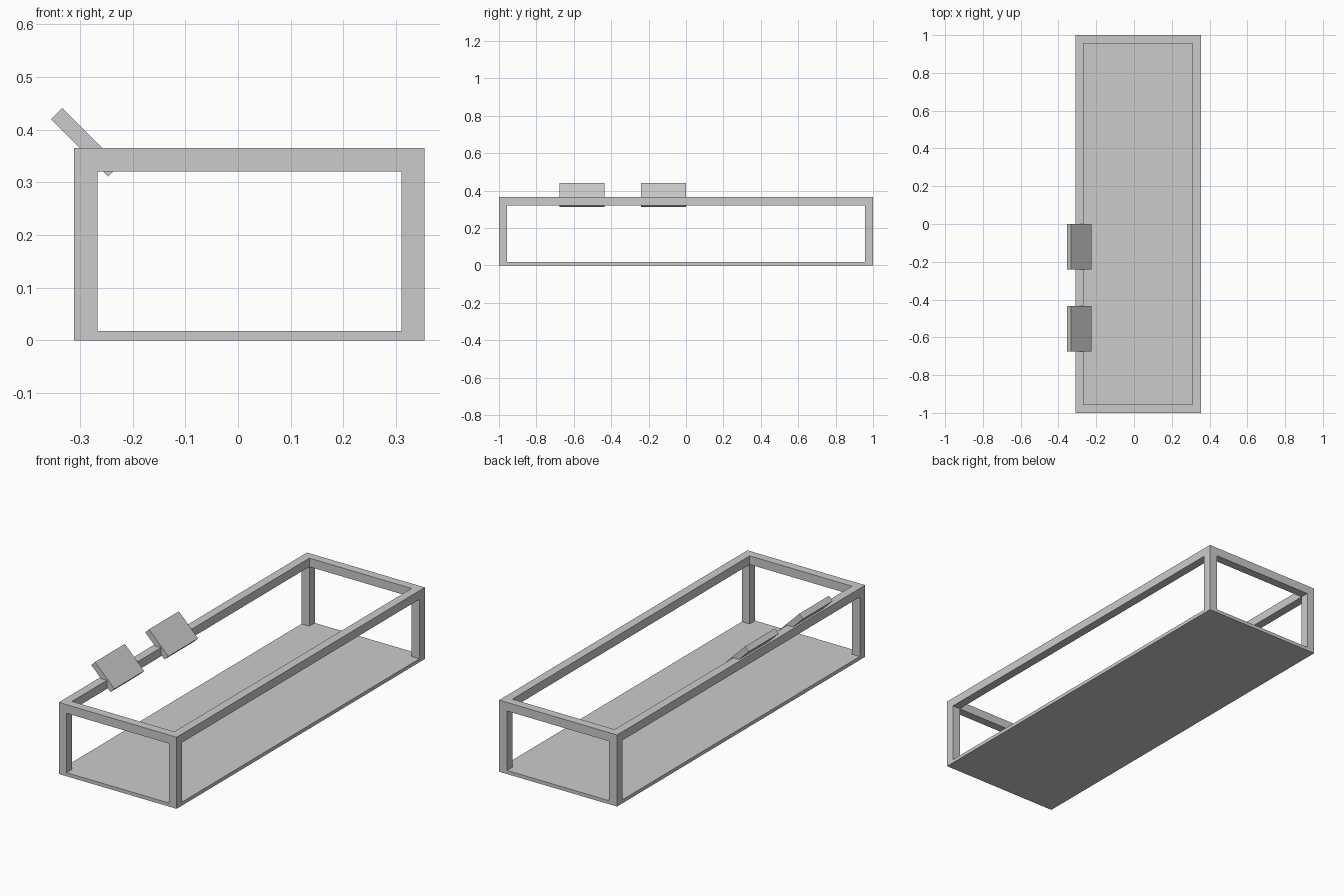
import bpy
from math import radians

if "Cube" in bpy.data.objects:
    bpy.data.objects.remove(bpy.data.objects["Cube"])

X0, X1, H = -0.311, 0.354, 0.365   # frame extents
T, FLOOR = 0.044, 0.018            # bar and floor thickness
CX = (X0 + X1) / 2


def box(name, center, size, tilt=0):
    bpy.ops.mesh.primitive_cube_add(size=1, location=center, rotation=(0, radians(tilt), 0))
    o = bpy.context.object
    o.name = name
    o.scale = size
    bpy.ops.object.transform_apply(location=False, rotation=False, scale=True)
    return o


# Floor plate
box("floor_plate", (CX, 0, FLOOR / 2), (X1 - X0, 2, FLOOR))

# Corner posts and long top rails
post_h = H - T - FLOOR
for side, x in (("left", X0 + T / 2), ("right", X1 - T / 2)):
    box(f"{side}_top_rail", (x, 0, H - T / 2), (T, 2, T))
    for end, y in (("front", -1 + T / 2), ("back", 1 - T / 2)):
        box(f"{end}_{side}_post", (x, y, FLOOR + post_h / 2), (T, T, post_h))

# Short top rails
for end, y in (("front", -1 + T / 2), ("back", 1 - T / 2)):
    box(f"{end}_top_rail", (CX, y, H - T / 2), (X1 - X0 - 2 * T, T, T))

# Tilted panels straddling the left rail
for i, y in enumerate((-0.555, -0.12)):
    box(f"tilted_panel_{i + 1}", (-0.29, y, 0.376), (0.154, 0.24, 0.03), 45)
